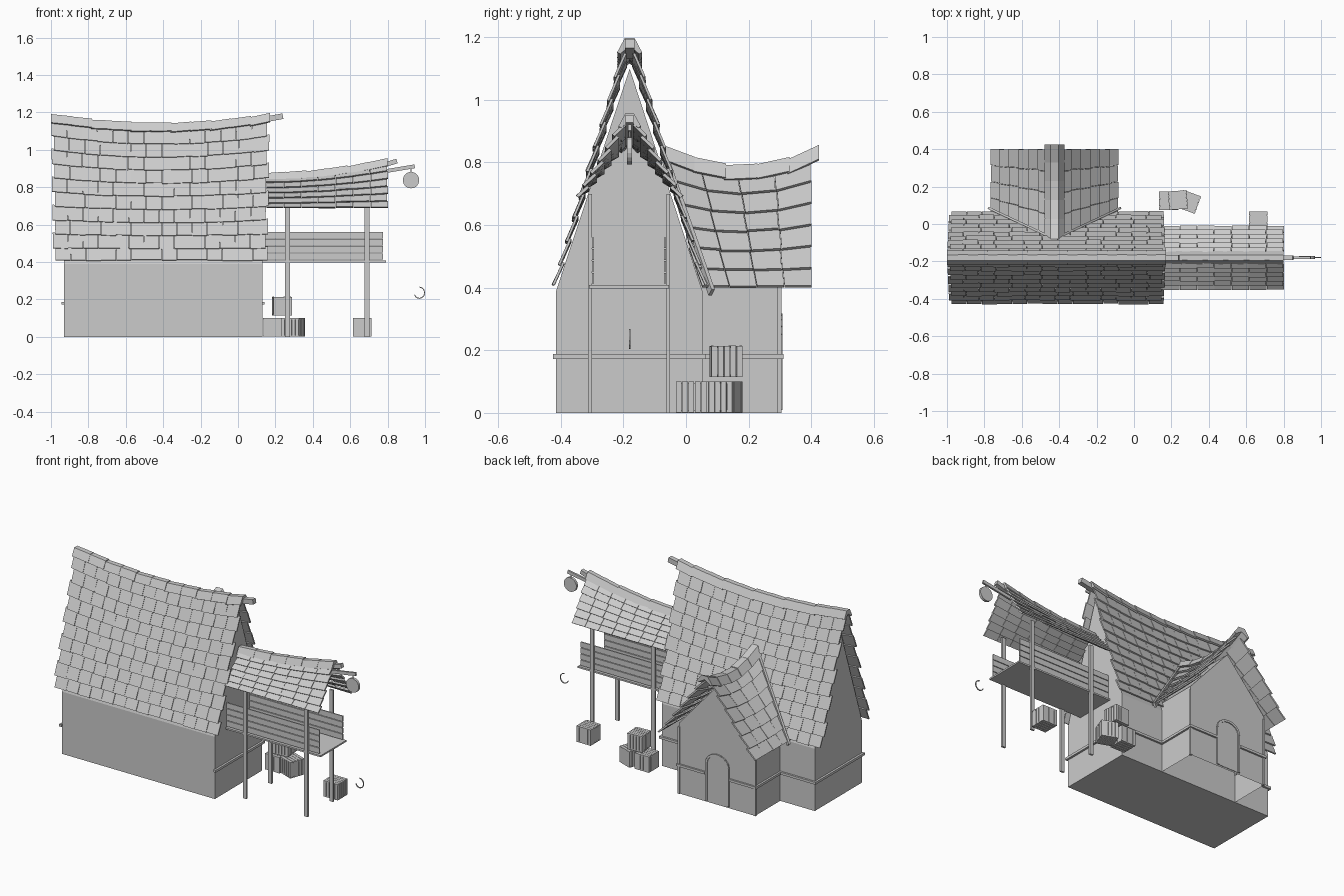
import bpy, bmesh, math, random
from mathutils import Vector as V, Matrix

if "Cube" in bpy.data.objects:
    bpy.data.objects.remove(bpy.data.objects["Cube"])

random.seed(4)


def loft(bm, a, b, ends=True):
    """Closed solid between two matching loops of points."""
    A = [bm.verts.new(p) for p in a]
    B = [bm.verts.new(p) for p in b]
    n = len(A)
    for i in range(n):
        j = (i + 1) % n
        bm.faces.new((A[i], A[j], B[j], B[i]))
    if ends:
        bm.faces.new(A)
        bm.faces.new(B[::-1])


def beam(bm, p, q, w, h, up=(0, 0, 1)):
    """Box running from p to q, w wide sideways and h high."""
    p, q = V(p), V(q)
    d = (q - p).normalized()
    s = d.cross(V(up)).normalized()
    t = s.cross(d)
    ring = [s * i * w / 2 + t * j * h / 2 for i, j in ((-1, -1), (1, -1), (1, 1), (-1, 1))]
    loft(bm, [p + r for r in ring], [q + r for r in ring])


def finish(bm, name):
    bmesh.ops.recalc_face_normals(bm, faces=bm.faces)
    me = bpy.data.meshes.new(name)
    bm.to_mesh(me)
    bm.free()
    ob = bpy.data.objects.new(name, me)
    bpy.context.collection.objects.link(ob)
    return ob


def beams(name, items):
    bm = bmesh.new()
    for it in items:
        beam(bm, *it)
    return finish(bm, name)


def tiles(name, P, cols, rows, out, jag=0.006, thick=0.010, lift=0.012, gap=0.02):
    """Overlapping tiles on surface P(u, v); v runs from ridge to eave."""
    bm = bmesh.new()
    out = V(out).normalized()
    for r in range(rows):
        shift = jag * (1 if r % 2 else -1)
        for c in range(cols):
            u0, u1 = c / cols + gap / cols / 2 + shift, (c + 1) / cols - gap / cols / 2 + shift
            v0 = r / rows
            v1 = (r + 1.12) / rows + random.uniform(-.03, .03) / rows
            if r == rows - 1:
                v1 = 1 + random.uniform(-.004, .004)
            top = [P(u0, v0), P(u1, v0)]
            bot = [P(u1, v1), P(u0, v1)]
            k = lift + random.uniform(0, .003)
            base = top + [p + out * k for p in bot]
            loft(bm, base, [p + out * thick for p in base])
    return finish(bm, name)


def ridge_caps(name, path, n, side, w, h):
    """Row of roof-shaped caps along path(t), each overlapping the next."""
    bm = bmesh.new()
    side = V(side)
    prof = [(-w, -h), (-w * .4, 0), (w * .4, 0), (w, -h), (w * .75, -h - .005), (0, -h * .55), (-w * .75, -h - .005)]
    for i in range(n):
        a, b = path(i / n), path((i + 1.06) / n if i < n - 1 else 1)
        rise = .004 if i % 2 else 0
        loft(bm, [a + side * x + V((0, 0, z + rise)) for x, z in prof],
             [b + side * x * 1.05 + V((0, 0, z + .006)) for x, z in prof])
    return finish(bm, name)


YC = -0.18   # ridge line of house and loft
XC = -0.425  # ridge line of back wing

# main house body, closed underneath
bm = bmesh.new()
prof = [(-.415, 0), (-.415, .39), (YC, 1.1), (.052, .39), (.052, 0)]
loft(bm, [(-.93, y, z) for y, z in prof], [(.13, y, z) for y, z in prof])
finish(bm, "house_walls")

# back wing body, open underneath
bm = bmesh.new()
prof = [(-.69, 0), (-.69, .44), (XC, .74), (-.16, .44), (-.16, 0)]
loft(bm, [(x, 0, z) for x, z in prof], [(x, .30, z) for x, z in prof])
bottom = [f for f in bm.faces if all(v.co.z < .001 for v in f.verts)]
back = [f for f in bm.faces if all(v.co.y < .001 for v in f.verts)]
bmesh.ops.delete(bm, geom=bottom + back, context='FACES_ONLY')
finish(bm, "wing_walls")


# sagging ridge heights
def main_z(x):
    return 1.105 + .05 * ((x + .415) / .585) ** 2


def loft_z(x):
    return .845 + .075 * max(0, (x - .17) / .63) ** 1.8


def wing_z(y):
    return .755 + .055 * ((y - .18) / .23) ** 2


# main roof, both slopes
for s, side in ((-1, "front"), (1, "back")):
    def P(u, v, s=s):
        x = -.415 + (u - .5) * (1.155 - .02 * v)
        return V((x, YC + s * (.008 + .222 * v), main_z(x) * (1 - v) + .405 * v))
    tiles("house_roof_" + side, P, 14, 10, (0, s * .95, .3), lift=.009, thick=.008)

    # loft roof slope
    def Q(u, v, s=s):
        x = .15 + u * .65
        return V((x, YC + s * (.01 + .142 * v), loft_z(x) * (1 - v) + .68 * v))
    tiles("loft_roof_" + side, Q, 7, 6, (0, s * .8, .6), jag=.003, lift=.013)

# wing roof, both slopes, cut to meet the main roof
for s, side in ((-1, "left"), (1, "right")):
    def R(u, v, s=s):
        y0 = .05 - (.38 * (1 - v)) * .31
        y = y0 + (.40 - y0) * u
        return V((XC + s * (.012 + .31 * v), y, wing_z(y) * (1 - v) + .39 * v))
    tiles("wing_roof_" + side, R, 4, 6, (s * .75, 0, .66), jag=.004, lift=.014)

# ridge caps
ridge_caps("house_ridge_caps", lambda t: V((-1 + 1.17 * t, YC, main_z(-1 + 1.17 * t) + .036)), 11, (0, 1, 0), .038, .045)
ridge_caps("loft_ridge_caps", lambda t: V((.14 + .66 * t, YC, loft_z(.14 + .66 * t) + .03)), 6, (0, 1, 0), .034, .04)
ridge_caps("wing_ridge_caps", lambda t: V((XC, -.08 + .505 * t, wing_z(-.08 + .505 * t) + .033)), 5, (1, 0, 0), .052, .045)
beams("ridge_beams", [((.05, YC, 1.145), (.24, YC, 1.18), .03, .03),
                      ((.6, YC, .865), (.85, YC, .94), .025, .025)])

# valley boards between wing roof and main roof
beams("valley_boards", [((XC + s * .345, .082, .385), (XC + s * .02, -.07, .82), .012, .03) for s in (-1, 1)])

# trim band around sides and back
zt = .18
beams("wall_trim", [((-.935, -.425, zt), (-.935, .062, zt), .016, .015), ((.135, -.425, zt), (.135, .062, zt), .016, .015),
                    ((-.94, .056, zt), (-.69, .056, zt), .016, .015), ((-.16, .056, zt), (.14, .056, zt), .016, .015),
                    ((-.694, .05, zt), (-.694, .308, zt), .016, .015), ((-.156, .05, zt), (-.156, .308, zt), .016, .015),
                    ((-.70, .303, zt), (-.515, .303, zt), .016, .015), ((-.345, .303, zt), (-.15, .303, zt), .016, .015)])
beams("wing_corner_posts", [((x, .298, 0), (x, .298, .42), .014, .014, (0, 1, 0)) for x in (-.688, -.162)])

# arched back door with frame
dx = -.43
arch = [(dx - .075, .01)] + [(dx - .075 * math.cos(a), .25 + .06 * math.sin(a))
                             for a in [math.pi * i / 8 for i in range(9)]] + [(dx + .075, .01)]
bm = bmesh.new()
loft(bm, [(x, .29, z) for x, z in arch], [(x, .303, z) for x, z in arch])
finish(bm, "back_door")
beams("door_frame", [((a[0], .302, a[1]), (b[0], .302, b[1]), .014, .012, (0, 1, 0)) for a, b in zip(arch, arch[1:])])

# loft posts, floor and plank railings
beams("loft_posts", [((x, y, 0), (x, y, .70), .025, .012, (0, 1, 0)) for x in (.265, .69) for y in (-.307, -.057)])
beams("loft_floor", [((.12, -.182, .403), (.79, -.182, .403), .255, .01)])
beams("loft_railings", [((.13, y, .43 + i * .038), (.775, y, .43 + i * .038), .007, .034)
                        for y in (-.297, -.067) for i in range(4)])

# sign pole, hanging disc and loose hook
beams("sign_pole", [((.74, YC, .878), (.945, YC, .912), .012, .02), ((.925, YC, .905), (.925, YC, .87), .005, .005, (0, 1, 0))])
bm = bmesh.new()
bmesh.ops.create_cone(bm, cap_ends=True, segments=18, radius1=.044, radius2=.044, depth=.016,
                      matrix=Matrix.Translation((.925, YC, .838)) @ Matrix.Rotation(math.pi / 2, 4, 'X'))
finish(bm, "hanging_disc")
pts = [(.97 + .028 * math.cos(a), YC, .236 + .03 * math.sin(a)) for a in [math.radians(-160 + 25 * i) for i in range(11)]]
beams("hook", [(a, b, .005, .005, (0, 1, 0)) for a, b in zip(pts, pts[1:])])


# slatted crates
def crate(name, loc, angle):
    bm = bmesh.new()
    h, n = .05, 5
    w = 2 * h / n
    for i in range(n):
        c = -h + w * (i + .5)
        for s in (-1, 1):
            k = s * (h - .004)
            j = random.uniform(0, .003)
            beam(bm, (c, k, -h), (c, k, h - j), w * .9, .007, (0, 1, 0))
            beam(bm, (k, c, -h), (k, c, h - j), w * .9, .007, (1, 0, 0))
            beam(bm, (-h, c, k), (h, c, k), w * .9, .007)
    bmesh.ops.create_cube(bm, size=2 * h - .012)
    ob = finish(bm, name)
    ob.location = loc
    ob.rotation_euler.z = math.radians(angle)


crate("crate_by_wall", (.185, .125, .051), 0)
crate("crate_turned", (.295, .118, .051), -20)
crate("crate_stacked", (.235, .128, .165), 4)
crate("crate_under_loft", (.665, .017, .051), 0)
